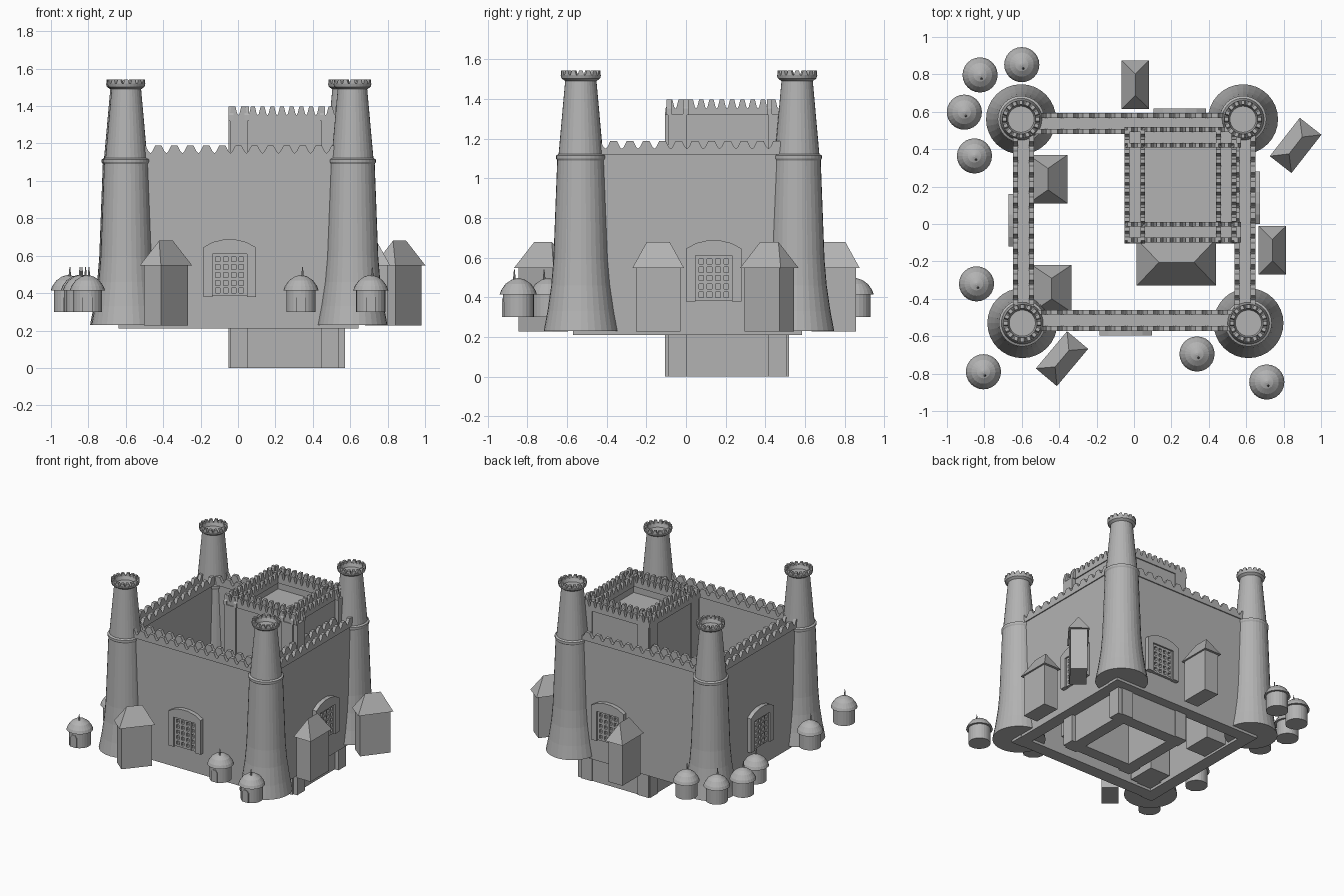
import bpy, bmesh, math
from mathutils import Matrix, Vector

if "Cube" in bpy.data.objects:
    bpy.data.objects.remove(bpy.data.objects["Cube"])

stone = bpy.data.materials.new("grey_stone")
stone.diffuse_color = (0.45, 0.45, 0.45, 1)
stone.use_nodes = True
stone.node_tree.nodes["Principled BSDF"].inputs["Base Color"].default_value = stone.diffuse_color


def finish(name, bm, matrix=None):
    bmesh.ops.recalc_face_normals(bm, faces=bm.faces)
    me = bpy.data.meshes.new(name)
    bm.to_mesh(me)
    bm.free()
    me.materials.append(stone)
    ob = bpy.data.objects.new(name, me)
    if matrix:
        ob.matrix_world = matrix
    bpy.context.collection.objects.link(ob)
    return ob


def prism(bm, pts, y0, y1, m=Matrix()):
    """Polygon in local x,z extruded from y0 to y1."""
    a = [bm.verts.new(m @ Vector((x, y0, z))) for x, z in pts]
    b = [bm.verts.new(m @ Vector((x, y1, z))) for x, z in pts]
    bm.faces.new(a)
    bm.faces.new(b[::-1])
    n = len(pts)
    for i in range(n):
        j = (i + 1) % n
        bm.faces.new((a[i], b[i], b[j], a[j]))


def box(bm, x0, x1, y0, y1, z0, z1, m=Matrix()):
    prism(bm, [(x0, z0), (x1, z0), (x1, z1), (x0, z1)], y0, y1, m)


def lathe(bm, profile, sides):
    """Revolve (radius, z) points around z; end radii are capped."""
    rings = []
    for r, z in profile:
        rings.append([bm.verts.new((r * math.cos(2 * math.pi * i / sides),
                                    r * math.sin(2 * math.pi * i / sides), z))
                      for i in range(sides)])
    for a, b in zip(rings, rings[1:]):
        for i in range(sides):
            j = (i + 1) % sides
            bm.faces.new((a[i], a[j], b[j], b[i]))
    bm.faces.new(rings[0][::-1])
    bm.faces.new(rings[-1])


def wall(name, p, q, thick, z0, z1, valley, top, pitch):
    """Wall from p to q with a walkway between two toothed parapets."""
    d = Vector((q[0] - p[0], q[1] - p[1], 0))
    L = d.length
    m = Matrix.Translation((p[0], p[1], 0)) @ Matrix.Rotation(math.atan2(d.y, d.x), 4, 'Z')
    bm = bmesh.new()
    h = thick / 2
    box(bm, 0, L, -h + 0.008, h - 0.008, z0, z1)
    n = round(L / pitch)
    s = L / n
    pts = [(0, z1 - 0.005), (L, z1 - 0.005)]
    for i in reversed(range(n)):
        pts += [((i + f) * s, z) for f, z in
                ((0.98, valley), (0.88, valley + 0.008), (0.7, top), (0.3, top),
                 (0.12, valley + 0.008), (0.02, valley))]
    for y in (-h, h - 0.026):
        prism(bm, pts, y, y + 0.026)
    finish(name, bm, m)


# Curtain walls
curtain = dict(thick=0.112, z0=0.21, z1=1.125, valley=1.15, top=1.188, pitch=0.085)
wall("front_wall", (-0.64, -0.515), (0.645, -0.515), **curtain)
wall("back_wall", (-0.64, 0.537), (0.645, 0.537), **curtain)
wall("left_wall", (-0.591, -0.57), (-0.591, 0.58), **curtain)
wall("right_wall", (0.594, -0.57), (0.594, 0.58), **curtain)

# Keep in the back right corner, with its roof slab
keep = dict(thick=0.11, z0=0, z1=1.325, valley=1.352, top=1.398, pitch=0.05)
wall("keep_front_wall", (-0.05, -0.043), (0.572, -0.043), **keep)
wall("keep_back_wall", (-0.05, 0.463), (0.572, 0.463), **keep)
wall("keep_left_wall", (0.005, -0.105), (0.005, 0.518), **keep)
wall("keep_right_wall", (0.493, -0.105), (0.493, 0.518), **keep)
bm = bmesh.new()
box(bm, 0.04, 0.46, -0.01, 0.43, 1.24, 1.27)
finish("keep_roof", bm)

# Corner towers with toothed crowns
tower_profile = [(0.187, 0.23), (0.168, 0.33), (0.149, 0.46), (0.138, 0.59), (0.119, 1.09),
                 (0.125, 1.10), (0.125, 1.115), (0.112, 1.122), (0.079, 1.49), (0.097, 1.503),
                 (0.102, 1.52), (0.078, 1.52), (0.070, 1.495)]
for name, x, y in (("front_left", -0.597, -0.53), ("front_right", 0.612, -0.53),
                   ("back_left", -0.604, 0.56), ("back_right", 0.583, 0.56)):
    bm = bmesh.new()
    lathe(bm, tower_profile, 32)
    for i in range(16):
        m = Matrix.Rotation(2 * math.pi * i / 16, 4, 'Z')
        prism(bm, [(-0.017, 1.517), (0.017, 1.517), (0.009, 1.542), (-0.009, 1.542)],
              0.078, 0.1, m)
    finish(name + "_tower", bm, Matrix.Translation((x, y, 0)))

# Arched window surrounds with lattices, one on each wall
surround = [(-0.14, 0.38), (-0.092, 0.38), (-0.092, 0.61), (0.092, 0.61), (0.092, 0.38),
            (0.14, 0.38), (0.14, 0.645), (0.09, 0.673), (0.03, 0.687), (-0.03, 0.687),
            (-0.09, 0.673), (-0.14, 0.645)]
for name, x, y, turn in (("front", -0.045, -0.563, 0), ("right", 0.642, 0.14, 90),
                         ("back", 0.245, 0.585, 180), ("left", -0.639, 0.02, 270)):
    m = Matrix.Translation((x, y, 0)) @ Matrix.Rotation(math.radians(turn), 4, 'Z')
    bm = bmesh.new()
    prism(bm, surround, -0.032, 0.01)
    finish(name + "_window_surround", bm, m)
    bm = bmesh.new()
    for i in range(5):
        c = -0.084 + 0.042 * i
        box(bm, c - 0.009, c + 0.009, -0.02, 0.005, 0.385, 0.61)
    for i in range(6):
        c = 0.392 + 0.042 * i
        box(bm, -0.092, 0.092, -0.019, 0.005, c - 0.008, c + 0.008)
    finish(name + "_window_lattice", bm, m)


def house(name, x, y, turn, w=0.147, l=0.26, eave=0.548, top=0.68):
    """Box house with a hipped roof whose ridge runs along local y."""
    bm = bmesh.new()
    box(bm, -w * 0.41, w * 0.41, -l * 0.43, l * 0.43, 0.227, eave)
    e = [bm.verts.new((sx * w / 2, sy * l / 2, eave))
         for sx, sy in ((-1, -1), (1, -1), (1, 1), (-1, 1))]
    r0 = bm.verts.new((0, -l * 0.22, top))
    r1 = bm.verts.new((0, l * 0.22, top))
    for f in ((e[3], e[2], e[1], e[0]), (e[0], e[1], r0), (e[1], e[2], r1, r0),
              (e[2], e[3], r1), (e[3], e[0], r0, r1)):
        bm.faces.new(f)
    finish(name, bm, Matrix.Translation((x, y, 0)) @ Matrix.Rotation(math.radians(turn), 4, 'Z'))


# Square houses outside and inside the walls
house("right_house", 0.74, -0.14, 0)
house("back_house", 0.007, 0.745, 0)
house("front_house", -0.385, -0.72, -40)
house("far_right_house", 0.864, 0.42, -38)
house("courtyard_house_back", -0.46, 0.24, 0, w=0.21)
house("courtyard_house_front", -0.44, -0.345, 0, w=0.21, l=0.25)
house("courtyard_hall", 0.227, -0.205, 90, w=0.25, l=0.425, eave=0.72, top=0.92)

# Round huts with domed roofs, finials and doors
hut_profile = [(0.078, 0.30), (0.078, 0.415), (0.094, 0.415), (0.086, 0.437),
               (0.064, 0.468), (0.035, 0.488), (0.006, 0.497)]
for i, (x, y) in enumerate([(-0.823, 0.797), (-0.6, 0.852), (-0.907, 0.598), (-0.853, 0.364),
                            (-0.842, -0.32), (-0.805, -0.79), (0.337, -0.695), (0.71, -0.845)]):
    at = Matrix.Translation((x, y, 0))
    bm = bmesh.new()
    lathe(bm, hut_profile, 24)
    finish(f"hut_{i + 1}", bm, at)
    bm = bmesh.new()
    lathe(bm, [(0.006, 0.47), (0.006, 0.50), (0.002, 0.54)], 8)
    finish(f"hut_finial_{i + 1}", bm, at @ Matrix.Translation((0.008, -0.02, 0)))
    bm = bmesh.new()
    prism(bm, [(-0.026, 0.302), (0.026, 0.302), (0.026, 0.375), (0.013, 0.395),
               (-0.013, 0.395), (-0.026, 0.375)], -0.081, -0.072)
    finish(f"hut_door_{i + 1}", bm, at)
